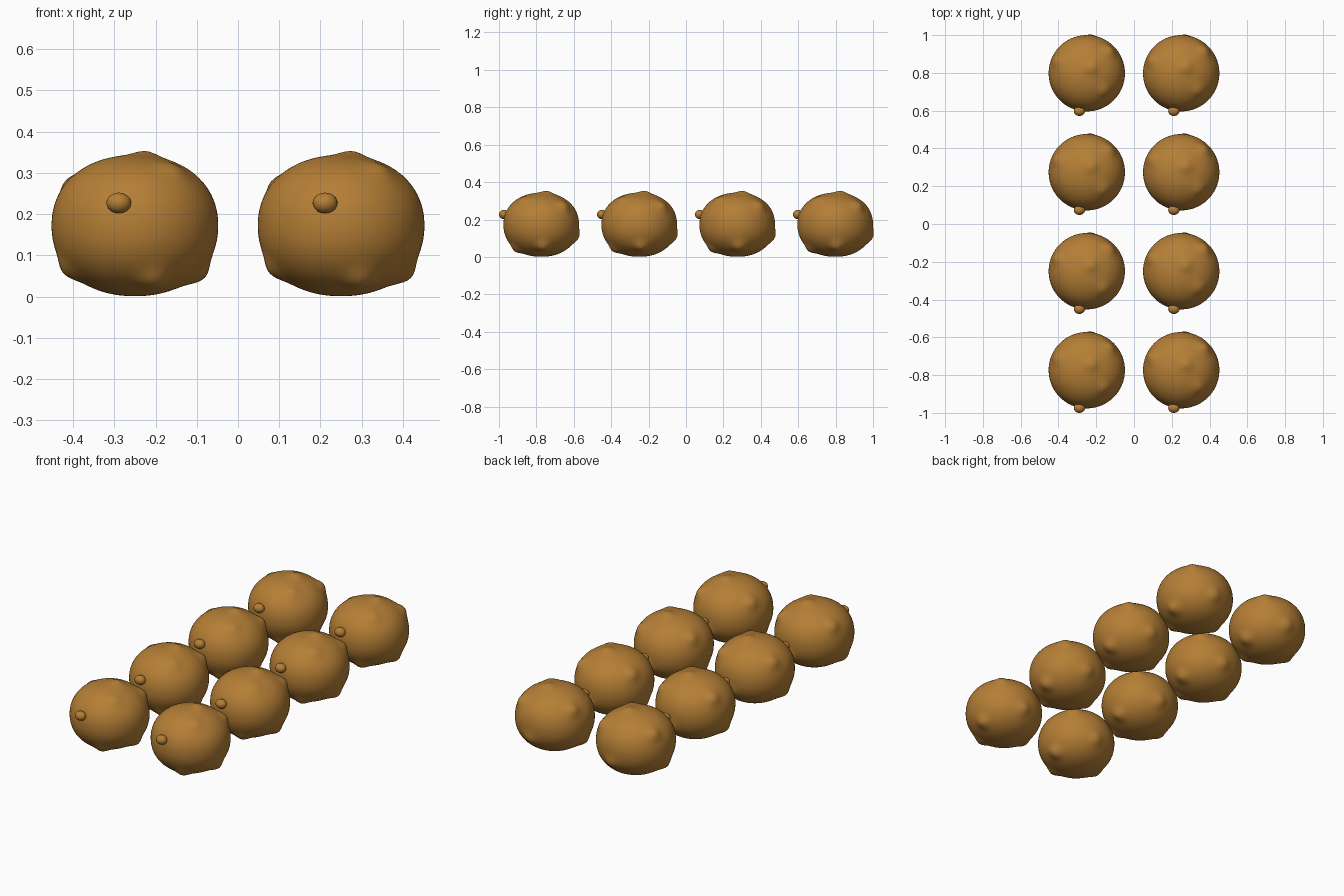
import bpy, bmesh, math
from mathutils import Vector

if "Cube" in bpy.data.objects:
    bpy.data.objects.remove(bpy.data.objects["Cube"])

skin = bpy.data.materials.new("golden brown skin")
skin.diffuse_color = (0.46, 0.21, 0.036, 1)
skin.use_nodes = True
skin.node_tree.nodes["Principled BSDF"].inputs["Base Color"].default_value = skin.diffuse_color

RX, RY, RZ, CZ, N = 0.202, 0.202, 0.171, 0.172, 2.15

# Lumps: direction from the centre (as an offset) and height
LUMPS = [
    ((0.025, 0.03, 0.17), 0.012),
    ((-0.16, 0.07, 0.10), 0.015),
    ((0.13, 0.13, 0.11), 0.016),
    ((0.085, -0.085, 0.125), 0.010),
    ((0.16, 0.01, -0.12), 0.018),
    ((0.045, -0.13, -0.13), 0.016),
    ((-0.165, -0.03, -0.11), 0.015),
    ((0.02, 0.18, -0.06), 0.013),
]


def on_surface(v):
    """Project a direction onto the slightly squared body."""
    flat = math.hypot(v.x / RX, v.y / RY)
    k = (flat ** N + abs(v.z / RZ) ** N) ** (-1 / N)
    return v * k


def finish(bm, name):
    for f in bm.faces:
        f.smooth = True
    me = bpy.data.meshes.new(name)
    bm.to_mesh(me)
    bm.free()
    me.materials.append(skin)
    return me


# Lumpy round body
bm = bmesh.new()
bmesh.ops.create_uvsphere(bm, u_segments=96, v_segments=64, radius=1)
peaks = [(on_surface(Vector(p)), h) for p, h in LUMPS]
for v in bm.verts:
    p = on_surface(v.co)
    lift = sum(h * math.exp(-((p - c).length / 0.035) ** 2) for c, h in peaks)
    v.co = p + p.normalized() * lift
body_mesh = finish(bm, "body")

# Small knob on the front
bm = bmesh.new()
bmesh.ops.create_uvsphere(bm, u_segments=24, v_segments=16, radius=1)
for v in bm.verts:
    v.co = Vector((v.co.x * 0.030, v.co.y * 0.026, v.co.z * 0.025))
knob_mesh = finish(bm, "knob")

# Two columns of four
for x in (-0.25, 0.25):
    for i in range(4):
        y = -0.774 + i * 0.524
        for name, me, off in (("body", body_mesh, (0, 0, 0)),
                              ("front_knob", knob_mesh, (-0.039, -0.200, 0.055))):
            ob = bpy.data.objects.new(name, me)
            ob.location = Vector((x, y, CZ)) + Vector(off)
            bpy.context.collection.objects.link(ob)
